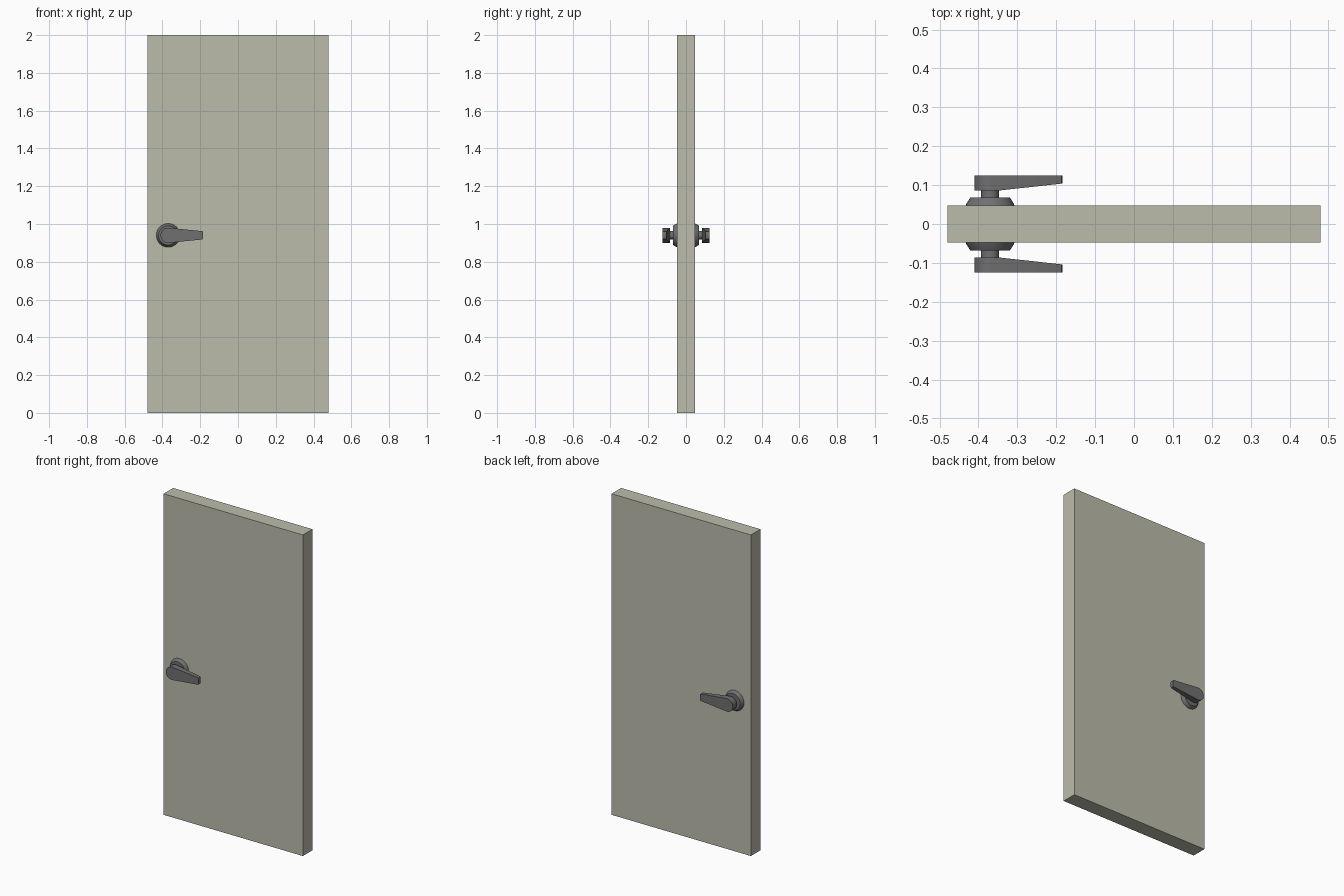
import bpy, bmesh
from math import cos, sin, radians, tau

if "Cube" in bpy.data.objects:
    bpy.data.objects.remove(bpy.data.objects["Cube"])

PX, PZ = -0.37, 0.94      # handle pivot
HALF = 0.047              # half door thickness


def material(name, rgb):
    m = bpy.data.materials.new(name)
    m.diffuse_color = (*rgb, 1)
    m.use_nodes = True
    m.node_tree.nodes["Principled BSDF"].inputs["Base Color"].default_value = m.diffuse_color
    return m


door_paint = material("door_paint", (0.50, 0.50, 0.41))
metal = material("dark_metal", (0.16, 0.16, 0.165))


def finish(name, bm, mat, mirror=True):
    bmesh.ops.recalc_face_normals(bm, faces=bm.faces)
    me = bpy.data.meshes.new(name)
    bm.to_mesh(me)
    bm.free()
    ob = bpy.data.objects.new(name, me)
    bpy.context.collection.objects.link(ob)
    me.materials.append(mat)
    if mirror:  # same fitting on the back side of the door
        mod = ob.modifiers.new("both_sides", 'MIRROR')
        mod.use_axis = (False, True, False)
        mod.use_mirror_merge = False
        bpy.ops.object.select_all(action='DESELECT')
        ob.select_set(True)
        bpy.context.view_layer.objects.active = ob
        bpy.ops.object.shade_smooth_by_angle(angle=radians(30))
    return ob


def lathe(name, profile, n=32):
    """Closed solid turned about the handle axis; profile is (radius, depth)."""
    bm = bmesh.new()
    rings = [[bm.verts.new((PX + r * cos(tau * i / n), -d, PZ + r * sin(tau * i / n)))
              for i in range(n)] for r, d in profile]
    for a, b in zip(rings, rings[1:]):
        for i in range(n):
            j = (i + 1) % n
            bm.faces.new((a[i], a[j], b[j], b[i]))
    bm.faces.new(rings[0])
    bm.faces.new(rings[-1])
    finish(name, bm, metal)


# Door slab
bm = bmesh.new()
bmesh.ops.create_cube(bm, size=1)
for v in bm.verts:
    v.co = (v.co.x * 0.96, v.co.y * 2 * HALF, (v.co.z + 0.5) * 2)
finish("door_panel", bm, door_paint, mirror=False)

# Tapered rosette and spindle
lathe("handle_rosette", [(0.063, HALF), (0.061, 0.052), (0.051, 0.068)])
lathe("handle_spindle", [(0.023, 0.066), (0.023, 0.088)])

# Lever: round at the pivot, narrowing and thinning towards the tip
KNEE, TIP = -0.348, -0.184
half = [(PX + 0.04 * cos(radians(a)), 0.04 * sin(radians(a))) for a in range(180, 83, -8)]
upper = half + [(KNEE, 0.038), (TIP - 0.006, 0.022), (TIP - 0.002, 0.020), (TIP, 0.016)]
outline = upper + [(x, -z) for x, z in reversed(upper[1:])]


def back_depth(x):
    return 0.086 + 0.018 * max(0, (x - KNEE) / (TIP - KNEE))


bm = bmesh.new()
outer = [bm.verts.new((x, -0.125, PZ + z)) for x, z in outline]
inner = [bm.verts.new((x, -back_depth(x), PZ + z)) for x, z in outline]
n, k = len(outline), len(half)
bm.faces.new(outer)
bm.faces.new(inner[k:n - k + 1])                 # sloping back
bm.faces.new(inner[:k + 1] + inner[n - k:])      # flat back at pivot
for i in range(n):
    j = (i + 1) % n
    bm.faces.new((outer[i], outer[j], inner[j], inner[i]))
finish("handle_lever", bm, metal)
